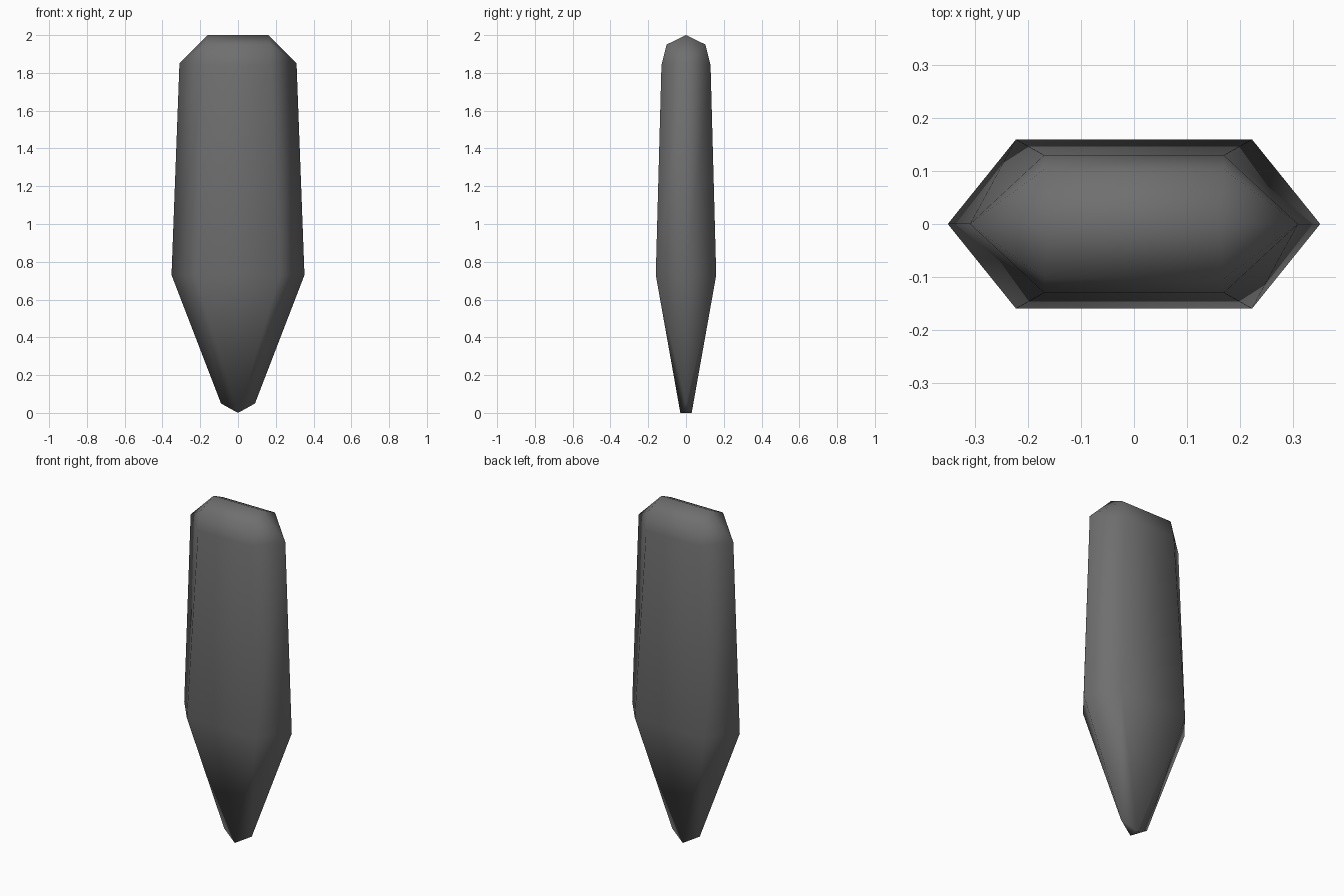
import bpy
import bmesh

cube = bpy.data.objects.get("Cube")
if cube:
    bpy.data.objects.remove(cube, do_unlink=True)

# Dark stone colour
stone = bpy.data.materials.new("dark_grey_stone")
stone.use_nodes = True
colour = (0.16, 0.16, 0.16, 1)
stone.diffuse_color = colour
bsdf = next(n for n in stone.node_tree.nodes if n.type == 'BSDF_PRINCIPLED')
bsdf.inputs["Base Color"].default_value = colour

bm = bmesh.new()


def hexagon(tip_x, side_x, side_y, tip_z, side_z):
    """Six-sided ring, anticlockwise from the +x tip."""
    points = [(tip_x, 0, tip_z), (side_x, side_y, side_z), (-side_x, side_y, side_z),
              (-tip_x, 0, tip_z), (-side_x, -side_y, side_z), (side_x, -side_y, side_z)]
    return [bm.verts.new(p) for p in points]


# Body: widest ring, shoulder ring and the six walls between them
waist = hexagon(0.352, 0.223, 0.16, 0.73, 0.73)
shoulder = hexagon(0.31, 0.17, 0.13, 1.85, 1.84)
for i in range(6):
    j = (i + 1) % 6
    bm.faces.new((waist[i], waist[j], shoulder[j], shoulder[i]))

# Crown: bevelled shoulders rising to a ridge along x
crown = hexagon(0.16, 0.17, 0.103, 2.0, 1.95)
for side in (1, 4):
    a, b = side, side + 1
    bm.faces.new((shoulder[a], shoulder[b], crown[b], crown[a]))
    bm.faces.new((crown[a], crown[b], crown[3 if side == 1 else 0],
                  crown[0 if side == 1 else 3]))
for tip in (0, 3):
    for near in ((tip + 1) % 6, (tip - 1) % 6):
        bm.faces.new((shoulder[tip], shoulder[near], crown[near]))
        bm.faces.new((shoulder[tip], crown[near], crown[tip]))

# Point: walls taper to a short edge along y, cut at both sides
tips = {x: bm.verts.new((x * 0.09, 0, 0.05)) for x in (-1, 1)}
ends = {y: bm.verts.new((0, y * 0.03, 0)) for y in (-1, 1)}
bm.faces.new((waist[1], waist[2], ends[1]))
bm.faces.new((waist[4], waist[5], ends[-1]))
for x, y, tip, corner in ((1, 1, 0, 1), (-1, 1, 3, 2), (-1, -1, 3, 4), (1, -1, 0, 5)):
    bm.faces.new((waist[tip], waist[corner], tips[x]))
    bm.faces.new((waist[corner], ends[y], tips[x]))
for x in (-1, 1):
    bm.faces.new((tips[x], ends[-1], ends[1]))

bmesh.ops.recalc_face_normals(bm, faces=bm.faces)
for face in bm.faces:
    face.smooth = True

mesh = bpy.data.meshes.new("stone_shard")
bm.to_mesh(mesh)
bm.free()
mesh.materials.append(stone)
bpy.context.collection.objects.link(bpy.data.objects.new("stone_shard", mesh))
